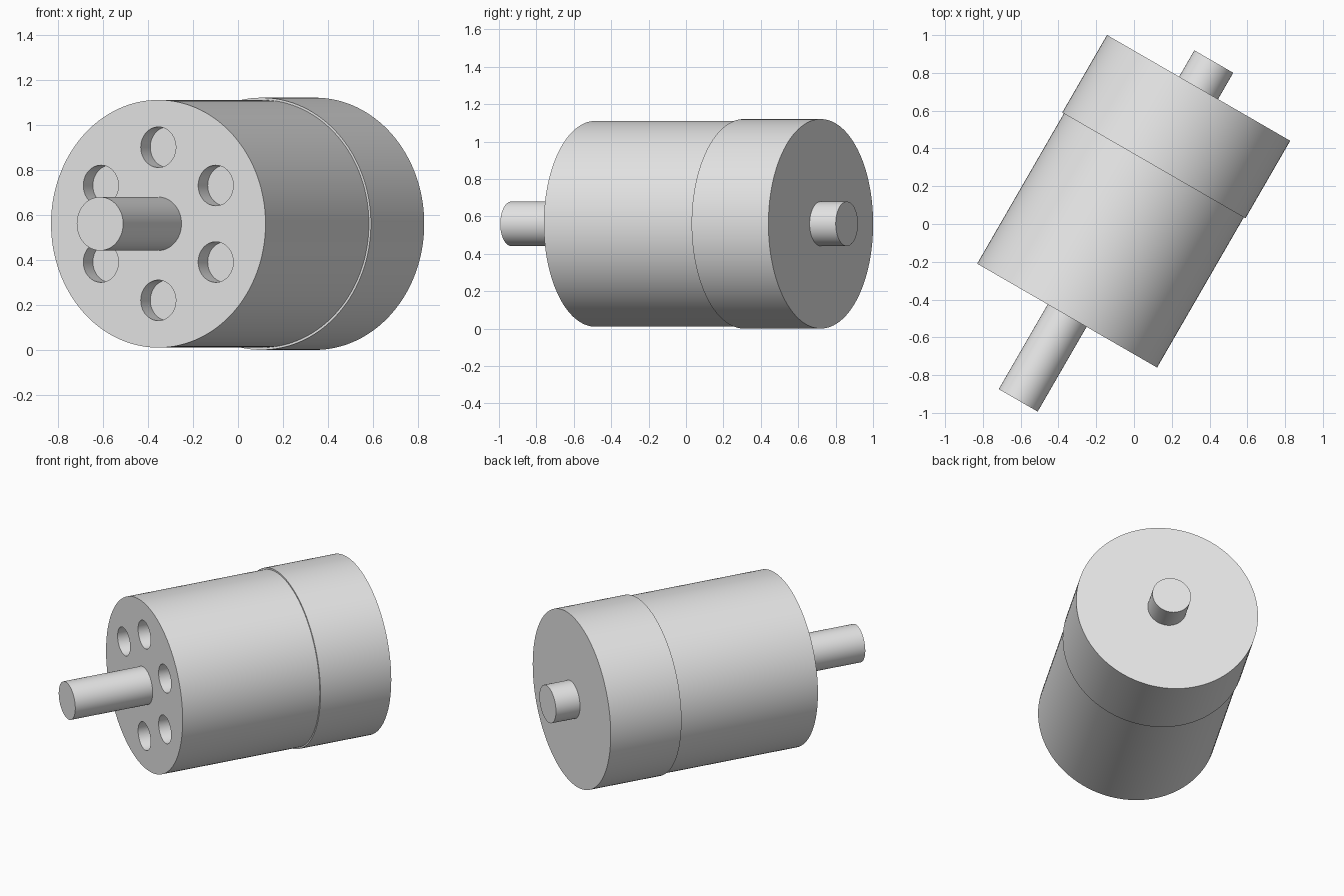
import bpy, bmesh
from math import radians, sin, cos
from mathutils import Matrix, Vector

cube = bpy.data.objects.get("Cube")
if cube:
    bpy.data.objects.remove(cube, do_unlink=True)

# Single grey metal
GREY = (0.8, 0.8, 0.8, 1)
metal = bpy.data.materials.new("grey_metal")
metal.use_nodes = True
metal.diffuse_color = GREY
metal.node_tree.nodes["Principled BSDF"].inputs["Base Color"].default_value = GREY

# Motor axis: local y runs from the front face to the back, turned in plan
FRAME = Matrix.Translation((-0.354, -0.485, 0.56)) @ Matrix.Rotation(radians(-30), 4, "Z")
TURN = Matrix.Rotation(radians(-90), 4, "X")


def cylinders(name, radius, start, end, centres=((0, 0),), segments=128):
    """Cylinders along local y, one for each (x, z) centre."""
    bm = bmesh.new()
    for x, z in centres:
        place = Matrix.Translation((x, (start + end) / 2, z)) @ TURN
        bmesh.ops.create_cone(bm, cap_ends=True, segments=segments, radius1=radius,
                              radius2=radius, depth=end - start, matrix=place)
    mesh = bpy.data.meshes.new(name)
    bm.to_mesh(mesh)
    bm.free()
    mesh.materials.append(metal)
    obj = bpy.data.objects.new(name, mesh)
    obj.matrix_world = FRAME
    bpy.context.collection.objects.link(obj)
    return obj


def activate(obj):
    bpy.ops.object.select_all(action="DESELECT")
    obj.select_set(True)
    bpy.context.view_layer.objects.active = obj


# Main housing and the slightly wider rear cap
housing = cylinders("housing", 0.55, 0, 0.93)
rear_cap = cylinders("rear_cap", 0.56, 0.918, 1.392)

# Long front shaft and short rear stub
front_shaft = cylinders("front_shaft", 0.119, -0.518, 0.05, segments=64)
rear_shaft = cylinders("rear_shaft", 0.119, 1.35, 1.553, segments=64)

# Ring of six blind holes in the front face
ring = [(0.34 * cos(radians(a)), 0.34 * sin(radians(a))) for a in range(30, 390, 60)]
cutter = cylinders("hole_cutter", 0.09, -0.1, 0.085, ring, 64)
cutter.hide_render = True
cut = housing.modifiers.new("holes", "BOOLEAN")
cut.operation = "DIFFERENCE"
cut.solver = "EXACT"
cut.object = cutter
activate(housing)
bpy.ops.object.modifier_apply(modifier=cut.name)
bpy.data.objects.remove(cutter, do_unlink=True)

# Smooth sides with crisp rims
for part in (housing, rear_cap, front_shaft, rear_shaft):
    activate(part)
    bpy.ops.object.shade_smooth_by_angle(angle=radians(30))
